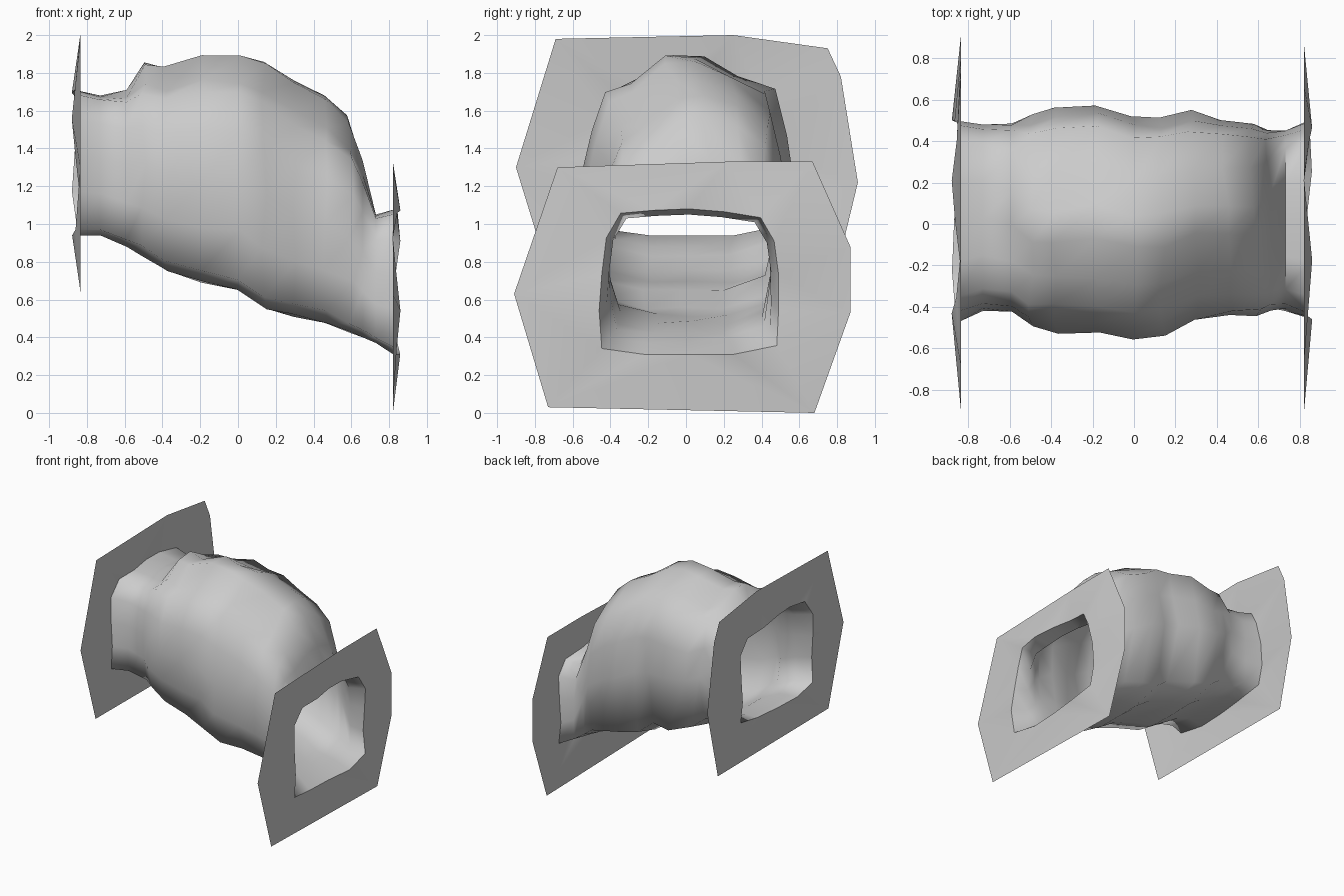
import bpy
import bmesh
import math
import random

random.seed(4)

default_cube = bpy.data.objects.get("Cube")
if default_cube:
    bpy.data.objects.remove(default_cube, do_unlink=True)

# One plain stone colour
COLOUR = (0.604, 0.604, 0.604, 1)
stone = bpy.data.materials.new("stone_grey")
stone.use_nodes = True
stone.diffuse_color = COLOUR
stone.node_tree.nodes["Principled BSDF"].inputs["Base Color"].default_value = COLOUR

# Cross-sections: across (-1 front, 1 back) and up (0 floor, 1 roof)
MOUTH = [(-.97, .04), (-1, .3), (-.97, .55), (-.92, .8), (-.76, .97), (-.4, .99),
         (0, 1), (.4, .98), (.8, .94), (.95, .78), (1, .55), (1, .3),
         (.98, .06), (.5, 0), (0, 0), (-.5, 0)]
BODY = [(-.8, .05), (-.93, .25), (-1, .48), (-.9, .68), (-.76, .85), (-.52, .89),
        (-.18, 1), (.1, 1), (.45, .92), (.82, .85), (.92, .66), (1, .45),
        (.85, .06), (.4, 0), (0, 0), (-.4, 0)]

# Stations: x, floor, roof, front, back, body share, front slump, low pinch
STATIONS = [
    (-.86, .94, 1.71, -.47, .5, 0, 0, 0),
    (-.73, .94, 1.68, -.42, .48, 0, 0, 0),
    (-.59, .88, 1.71, -.44, .5, .4, 0, .06),
    (-.5, .84, 1.85, -.5, .53, 1, 0, 0),
    (-.38, .76, 1.83, -.52, .55, 1, 0, 0),
    (-.18, .69, 1.89, -.52, .58, 1, 0, 0),
    (0, .65, 1.89, -.56, .51, 1, 0, 0),
    (.14, .56, 1.88, -.54, .52, 1, .03, 0),
    (.3, .52, 1.79, -.47, .55, 1, .06, 0),
    (.46, .48, 1.72, -.46, .52, .9, .09, .04),
    (.6, .43, 1.6, -.45, .49, .8, .1, .05),
    (.66, .4, 1.36, -.43, .46, .5, .05, .03),
    (.73, .37, 1.05, -.42, .45, 0, 0, 0),
    (.84, .31, 1.08, -.46, .49, 0, 0, 0),
]


def ring_points(station):
    """Blend the two sections and fit them to the station's extents."""
    x, floor, roof, front, back, share, slump, pinch = station
    is_mouth = abs(x) > .8
    points = []
    for i, (m, b) in enumerate(zip(MOUTH, BODY)):
        u = m[0] + (b[0] - m[0]) * share
        v = m[1] + (b[1] - m[1]) * share
        px = x
        if slump:
            # The low end falls away to the front and is cut askew at the back
            px -= slump * v * max(0, u) * .7
            v -= slump * v * max(0, .4 - u)
        u *= 1 - pinch * max(0, 1 - v / .8)
        y = (front + back) / 2 + u * (back - front) / 2
        z = floor + v * (roof - floor)
        if is_mouth:
            # Uneven lip
            px += .02 * math.sin(i * 1.6)
        elif share > .5:
            # Rough rock surface
            px += random.uniform(-.015, .015)
            y += random.uniform(-.015, .012)
            z += random.uniform(-.012, .008)
        points.append((px, y, z))
    return points


def finish(bm, name, smooth_angle):
    mesh = bpy.data.meshes.new(name)
    bm.to_mesh(mesh)
    bm.free()
    mesh.materials.append(stone)
    obj = bpy.data.objects.new(name, mesh)
    bpy.context.collection.objects.link(obj)
    bpy.ops.object.select_all(action='DESELECT')
    obj.select_set(True)
    bpy.context.view_layer.objects.active = obj
    bpy.ops.object.shade_smooth_by_angle(angle=math.radians(smooth_angle))


def make_tunnel(rings):
    """Open single-walled tube lofted through the rings."""
    bm = bmesh.new()
    loops = [[bm.verts.new(p) for p in ring] for ring in rings]
    count = len(MOUTH)
    for a, b in zip(loops, loops[1:]):
        for i in range(count):
            j = (i + 1) % count
            bm.faces.new((a[i], b[i], b[j], a[j]))
    bmesh.ops.recalc_face_normals(bm, faces=bm.faces)
    finish(bm, "tunnel_shell", 80)


def make_flange(name, x, outline, mouth):
    """Thin sheet from the outer outline to the tunnel mouth."""
    bm = bmesh.new()
    edges = []
    for points in ([(x, y, z) for y, z in outline], mouth):
        verts = [bm.verts.new(p) for p in points]
        for i, v in enumerate(verts):
            edges.append(bm.edges.new((v, verts[(i + 1) % len(verts)])))
    side = math.copysign(1, x)
    bmesh.ops.triangle_fill(bm, use_beauty=True, edges=edges, normal=(side, 0, 0))
    for face in bm.faces:
        face.normal_update()
        if face.normal.x * side < 0:
            face.normal_flip()
    finish(bm, name, 40)


# Rock tunnel
rings = [ring_points(s) for s in STATIONS]
make_tunnel(rings)

# End sheets
make_flange("upper_flange", -.835,
            [(-.9, 1.3), (-.69, 1.98), (.25, 2), (.75, 1.93), (.82, 1.78),
             (.91, 1.22), (.77, .64), (-.7, .65)], rings[0])
make_flange("lower_flange", .82,
            [(-.91, .63), (-.68, 1.3), (.22, 1.33), (.67, 1.33), (.87, .88),
             (.87, .53), (.68, 0), (-.73, .03)], rings[-1])
